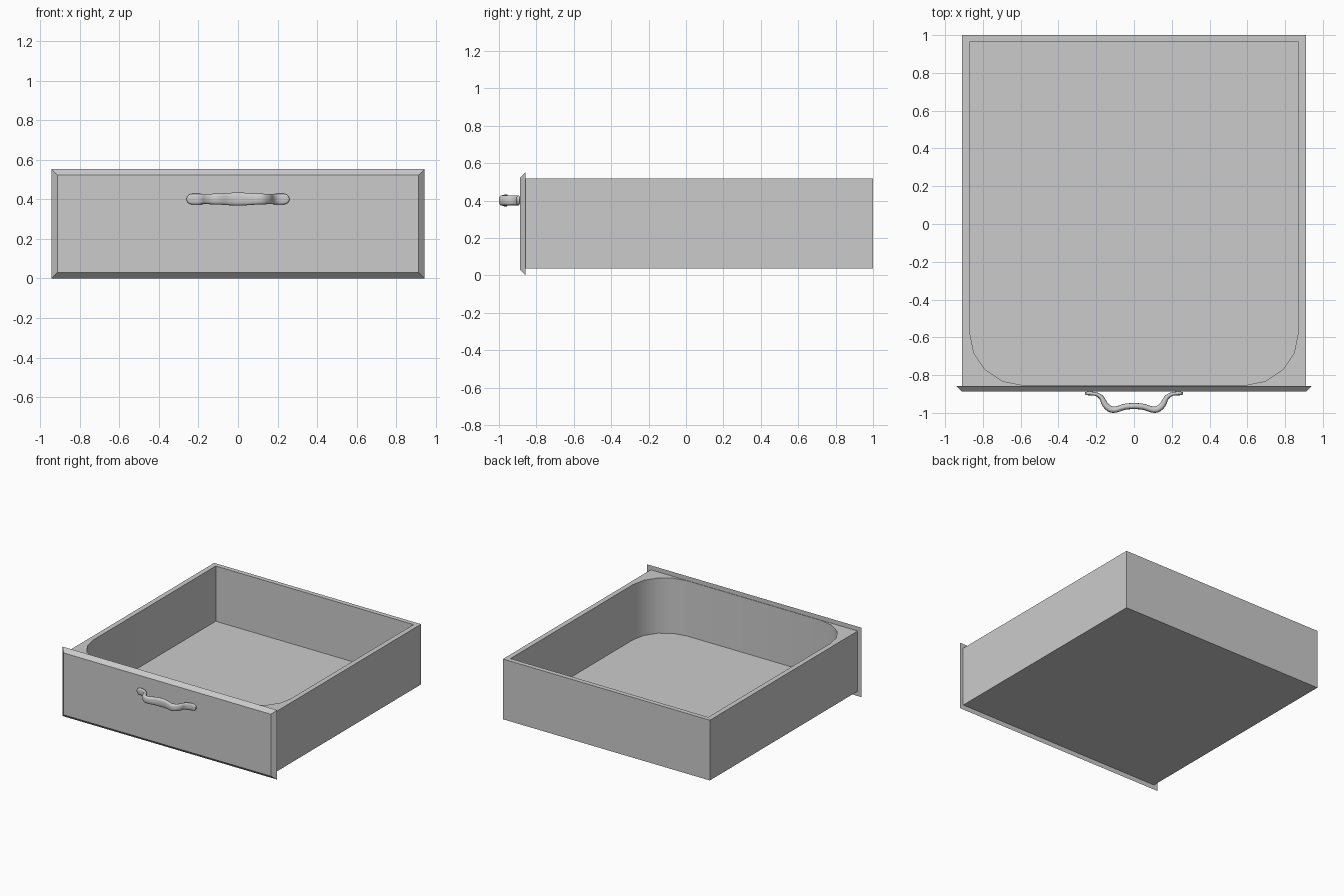
import bpy, bmesh, math
from mathutils import Vector

if "Cube" in bpy.data.objects:
    bpy.data.objects.remove(bpy.data.objects["Cube"])


def finish(name, bm, angle=None):
    bmesh.ops.recalc_face_normals(bm, faces=bm.faces)
    me = bpy.data.meshes.new(name)
    bm.to_mesh(me)
    bm.free()
    ob = bpy.data.objects.new(name, me)
    bpy.context.collection.objects.link(ob)
    if angle:
        bpy.ops.object.select_all(action='DESELECT')
        bpy.context.view_layer.objects.active = ob
        ob.select_set(True)
        bpy.ops.object.shade_smooth_by_angle(angle=math.radians(angle))
    return ob


def ring(bm, pts):
    return [bm.verts.new(p) for p in pts]


def bridge(bm, a, b):
    n = len(a)
    for i in range(n):
        bm.faces.new((a[i], a[(i + 1) % n], b[(i + 1) % n], b[i]))


def rect_xy(x, y0, y1, z):
    return [(-x, y0, z), (x, y0, z), (x, y1, z), (-x, y1, z)]


# Drawer box: square outside, cavity with rounded front corners
bm = bmesh.new()
Z0, ZF, Z1 = 0.038, 0.078, 0.517
low = ring(bm, rect_xy(0.91, -0.857, 1.0, Z0))
top = ring(bm, rect_xy(0.91, -0.857, 1.0, Z1))
bridge(bm, low, top)
bm.faces.new(low)
R, FRONT, SIDE = 0.28, -0.853, 0.87
corner = [(SIDE - R + R * math.cos(i * math.pi / 8),
           FRONT + R - R * math.sin(i * math.pi / 8)) for i in range(5)]
outline = [(SIDE, 0.963)] + corner + [(-x, y) for x, y in reversed(corner)] + [(-SIDE, 0.963)]
rim = ring(bm, [(x, y, Z1) for x, y in outline])
floor = ring(bm, [(x, y, ZF) for x, y in outline])
bridge(bm, rim, floor)
bm.faces.new(floor)
rim_edges = [bm.edges.get((l[i], l[(i + 1) % len(l)])) for l in (top, rim) for i in range(len(l))]
bmesh.ops.triangle_fill(bm, edges=rim_edges, use_beauty=True)
finish("drawer_box", bm, 30)

# Front panel with chamfered edges, wider at the back
bm = bmesh.new()
loops = []
for y, d in ((-0.857, 0), (-0.888, 0.03)):
    x = 0.942 - d
    loops.append(ring(bm, [(-x, y, d), (x, y, d), (x, y, 0.552 - d), (-x, y, 0.552 - d)]))
bridge(bm, *loops)
for l in loops:
    bm.faces.new(l)
finish("front_panel", bm)

# Handle: swept rounded section; keys are x, y, half thickness, half height
keys = [(0, -0.964, 0.016, 0.033), (0.05, -0.968, 0.016, 0.031),
        (0.095, -0.982, 0.016, 0.028), (0.125, -0.980, 0.017, 0.027),
        (0.152, -0.957, 0.016, 0.026), (0.172, -0.920, 0.013, 0.026),
        (0.200, -0.901, 0.010, 0.027), (0.232, -0.897, 0.010, 0.027)]
keys = [Vector(k) for k in keys]
keys = [Vector((-k[0], k[1], k[2], k[3])) for k in reversed(keys[1:])] + keys


def spline(p, t):
    i = min(int(t), len(p) - 2)
    u = t - i
    a, b, c, d = p[max(i - 1, 0)], p[i], p[i + 1], p[min(i + 2, len(p) - 1)]
    return 0.5 * (2 * b + (c - a) * u + (2 * a - 5 * b + 4 * c - d) * u * u
                  + (3 * b - a - 3 * c + d) * u ** 3)


path = [spline(keys, i / 4) for i in range(4 * (len(keys) - 1) + 1)]
# Rounded tips at both ends
tip = []
for i in range(1, 6):
    a = math.radians(i * 16)
    tip.append(Vector((0.232 + 0.028 * math.sin(a), -0.897,
                       0.010 * math.cos(a) ** 0.4, 0.027 * math.cos(a))))
path = [Vector((-k[0], k[1], k[2], k[3])) for k in reversed(tip)] + path + tip

bm = bmesh.new()
rings = []
for i, k in enumerate(path):
    a, b = path[max(i - 1, 0)], path[min(i + 1, len(path) - 1)]
    n = Vector((a[1] - b[1], b[0] - a[0])).normalized()
    pts = []
    for j in range(16):
        c, s = math.cos(j * math.pi / 8), math.sin(j * math.pi / 8)
        c = math.copysign(abs(c) ** 0.75, c)
        s = math.copysign(abs(s) ** 0.75, s)
        pts.append((k[0] + n.x * k[2] * c, k[1] + n.y * k[2] * c, 0.401 + k[3] * s))
    rings.append(ring(bm, pts))
for a, b in zip(rings, rings[1:]):
    bridge(bm, a, b)
bm.faces.new(rings[0])
bm.faces.new(rings[-1])
finish("handle", bm, 50)
